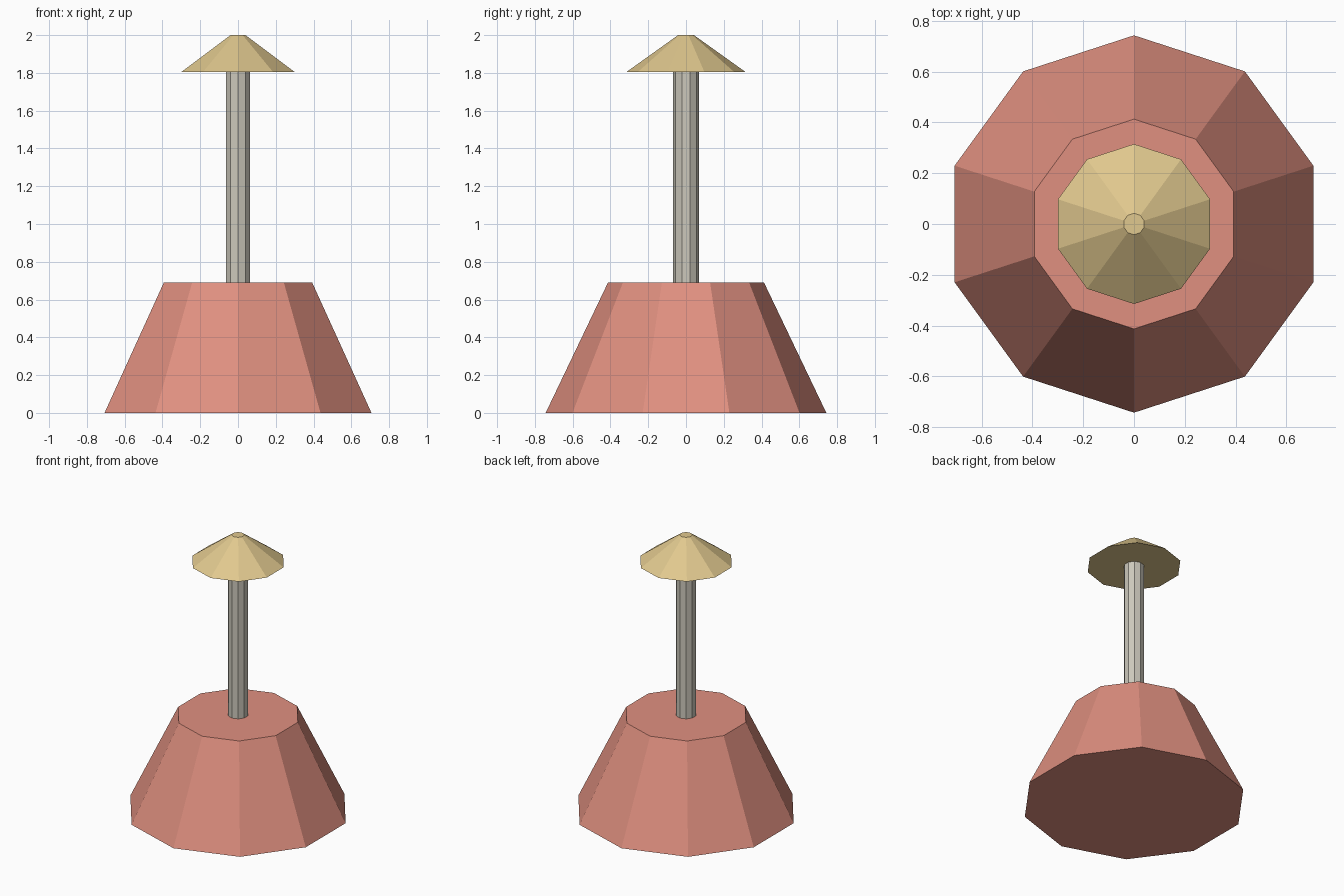
import bpy
from math import pi

cube = bpy.data.objects.get("Cube")
if cube:
    bpy.data.objects.remove(cube, do_unlink=True)


def linear(c):
    c /= 255
    return c / 12.92 if c <= 0.04045 else ((c + 0.055) / 1.055) ** 2.4


def material(name, rgb):
    mat = bpy.data.materials.new(name)
    mat.use_nodes = True
    colour = (*[linear(c) for c in rgb], 1)
    mat.diffuse_color = colour
    mat.node_tree.nodes["Principled BSDF"].inputs["Base Color"].default_value = colour
    return mat


def frustum(name, mat, r_low, r_high, z_low, z_high, sides=10):
    # Flat-sided capped cone with a corner pointing to the back
    bpy.ops.mesh.primitive_cone_add(
        vertices=sides, radius1=r_low, radius2=r_high, depth=z_high - z_low,
        end_fill_type='NGON', location=(0, 0, (z_low + z_high) / 2))
    obj = bpy.context.object
    obj.name = name
    obj.data.materials.append(mat)
    return obj


terracotta = material("terracotta", (224, 144, 128))
grey = material("warm grey", (204, 200, 187))
straw = material("straw yellow", (224, 200, 142))

# Wide tapered base, thin post and pointed cap
frustum("base", terracotta, 0.743, 0.413, 0, 0.69)
frustum("post", grey, 0.068, 0.068, 0.68, 1.81)
frustum("cap", straw, 0.315, 0.042, 1.805, 2.0)
